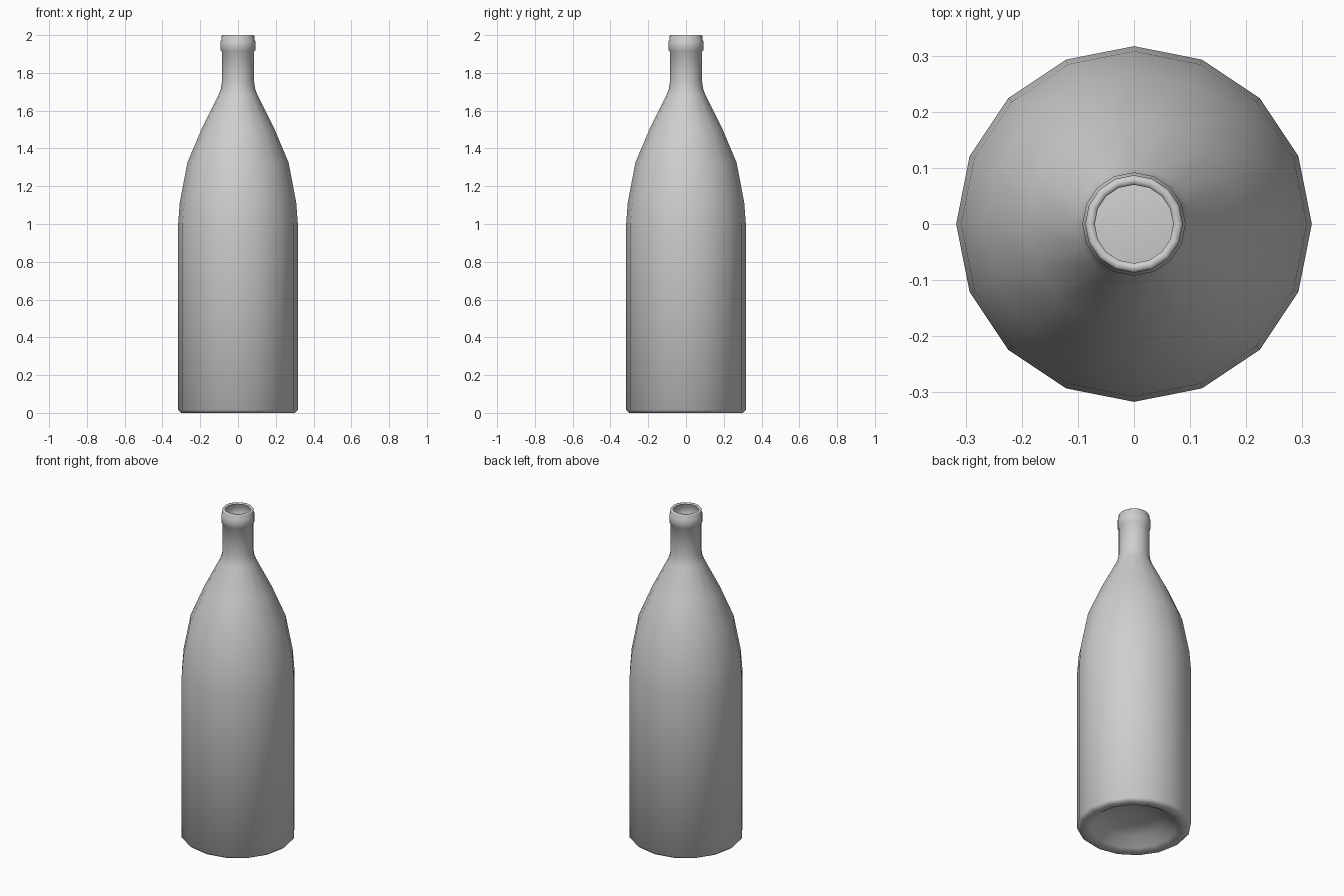
import bpy, bmesh, math

if "Cube" in bpy.data.objects:
    bpy.data.objects.remove(bpy.data.objects["Cube"])

SIDES = 16
# Profile (radius, height) from the base hollow, up the outside, into the mouth
PROFILE = [
    (0.10, 0.075), (0.18, 0.055), (0.24, 0.012), (0.262, 0.0), (0.30, 0.0),
    (0.317, 0.015), (0.317, 1.0), (0.308, 1.115), (0.268, 1.325),
    (0.19, 1.51), (0.102, 1.685), (0.091, 1.715), (0.086, 1.75),
    (0.086, 1.913), (0.092, 1.92), (0.092, 1.968), (0.087, 1.976),
    (0.087, 1.994), (0.083, 2.0), (0.074, 2.0), (0.070, 1.994),
]

glass = bpy.data.materials.new("grey")
glass.diffuse_color = (0.62, 0.62, 0.62, 1)
glass.use_nodes = True
glass.node_tree.nodes["Principled BSDF"].inputs["Base Color"].default_value = glass.diffuse_color

# Bottle: rings of the lathe profile bridged with quads, mouth left open
bm = bmesh.new()
rings = []
for r, z in PROFILE:
    rings.append([bm.verts.new((r * math.cos(2 * math.pi * i / SIDES),
                                r * math.sin(2 * math.pi * i / SIDES), z))
                  for i in range(SIDES)])
for a, b in zip(rings, rings[1:]):
    for i in range(SIDES):
        j = (i + 1) % SIDES
        bm.faces.new((a[i], a[j], b[j], b[i]))

# Centre of the base hollow
centre = bm.verts.new((0, 0, 0.08))
for i in range(SIDES):
    bm.faces.new((centre, rings[0][(i + 1) % SIDES], rings[0][i]))

mesh = bpy.data.meshes.new("bottle")
bm.to_mesh(mesh)
bm.free()
mesh.materials.append(glass)
bottle = bpy.data.objects.new("bottle", mesh)
bpy.context.collection.objects.link(bottle)
bpy.context.view_layer.objects.active = bottle
bottle.select_set(True)
bpy.ops.object.shade_smooth_by_angle(angle=math.radians(60))
